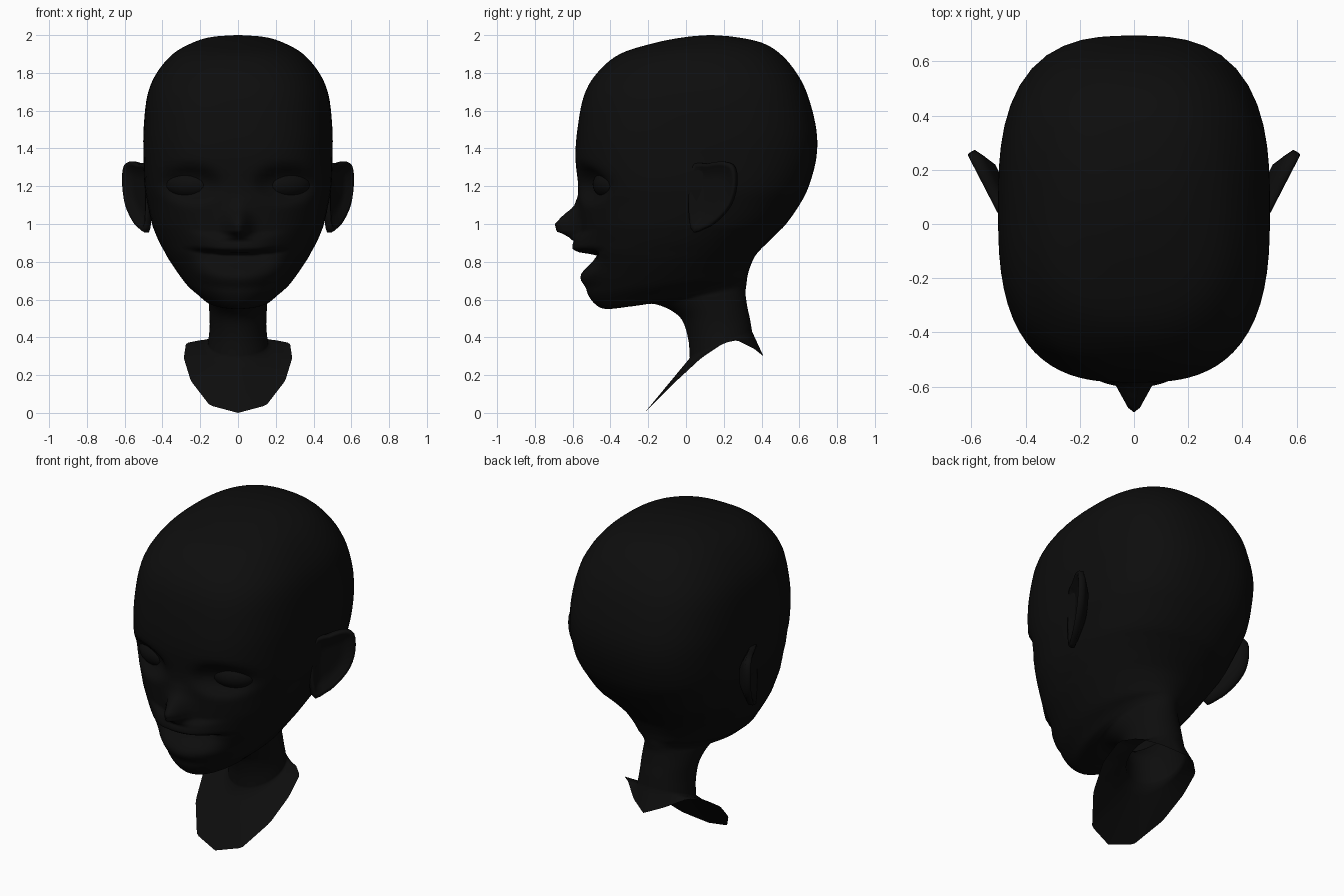
import bpy, bmesh
from math import sin, cos, pi, exp
from mathutils import Vector

cube = bpy.data.objects.get("Cube")
if cube:
    bpy.data.objects.remove(cube, do_unlink=True)

skin = bpy.data.materials.new("near_black")
skin.use_nodes = True
skin.diffuse_color = (0.004, 0.004, 0.004, 1)
skin.node_tree.nodes["Principled BSDF"].inputs["Base Color"].default_value = skin.diffuse_color


def table(x, keys):
    """Piecewise linear lookup in (x, value...) rows sorted upward."""
    if x <= keys[0][0]:
        return keys[0][1:]
    for a, b in zip(keys, keys[1:]):
        if x <= b[0]:
            t = (x - a[0]) / (b[0] - a[0])
            return [p + (q - p) * t for p, q in zip(a[1:], b[1:])]
    return keys[-1][1:]


def smooth_rows(keys, steps, closed=False):
    """Catmull-Rom sampling of a list of equal-length rows."""
    n, out = len(keys), []

    def pick(i):
        return keys[i % n] if closed else keys[max(0, min(n - 1, i))]

    for i in range(n if closed else n - 1):
        corners = list(zip(*(pick(i + k) for k in (-1, 0, 1, 2))))
        for j in range(steps):
            t = j / steps
            out.append([0.5 * (2 * q + (r - p) * t + (2 * p - 5 * q + 4 * r - s) * t * t
                               + (3 * q - p - 3 * r + s) * t ** 3) for p, q, r, s in corners])
    if not closed:
        out.append(keys[-1])
    return out


def finish(name, bm):
    bmesh.ops.recalc_face_normals(bm, faces=bm.faces)
    for f in bm.faces:
        f.smooth = True
    mesh = bpy.data.meshes.new(name)
    bm.to_mesh(mesh)
    bm.free()
    mesh.materials.append(skin)
    obj = bpy.data.objects.new(name, mesh)
    bpy.context.collection.objects.link(obj)
    return obj


def loft(name, rings, cap_end=True):
    bm = bmesh.new()
    rows = [[bm.verts.new(p) for p in ring] for ring in rings]
    for a, b in zip(rows, rows[1:]):
        for i in range(len(a)):
            j = (i + 1) % len(a)
            bm.faces.new((a[i], a[j], b[j], b[i]))
    bm.faces.new(rows[0])
    if cap_end:
        bm.faces.new(rows[-1])
    return finish(name, bm)


# Skull, jaw and neck sections: front z, front y, back z, back y, half width, squareness
sections = [
    (2.0, .12, 2.0, .14, .01, 2), (1.99, .0, 1.99, .26, .14, 2.1),
    (1.96, -.16, 1.96, .4, .24, 2.3), (1.9, -.35, 1.9, .5, .345, 2.5),
    (1.8, -.47, 1.8, .585, .43, 2.6), (1.68, -.54, 1.68, .645, .48, 2.7),
    (1.5, -.575, 1.5, .69, .5, 2.8), (1.35, -.585, 1.35, .69, .5, 2.8),
    (1.2, -.57, 1.2, .65, .495, 2.7), (1.1, -.565, 1.1, .6, .478, 2.5),
    (1.0, -.56, 1.0, .53, .455, 2.4), (.95, -.56, .95, .48, .437, 2.3),
    (.9, -.56, .9, .43, .415, 2.2), (.85, -.555, .86, .39, .39, 2.2),
    (.8, -.55, .82, .36, .365, 2.1), (.7, -.535, .76, .335, .31, 2),
    (.63, -.52, .72, .325, .265, 2), (.575, -.48, .7, .322, .215, 2),
    (.55, -.42, .68, .32, .185, 2), (.565, -.28, .66, .317, .165, 2),
    (.575, -.16, .63, .315, .158, 2), (.51, -.035, .56, .325, .152, 2),
    (.4, .01, .5, .338, .15, 2), (.29, .02, .43, .35, .16, 2)]

# Bulge of the nose and the lips down the middle of the face: z, amount
nose = [(.91, 0), (.93, .04), (.96, .125), (1.0, .135), (1.05, .085), (1.09, .03), (1.15, .005), (1.22, 0)]
lips = [(.66, 0), (.7, .02), (.73, .022), (.77, -.02), (.8, -.055), (.835, -.085),
        (.85, .01), (.865, .045), (.89, .042), (.92, .03), (.95, 0)]

# Hem of the collar: angle from the front, then x, y, z
hem = [(0, 0, -.22, .0), (.39, .15, -.18, .04), (.83, .25, -.05, .17), (1.23, .287, .08, .29),
       (1.64, .275, .2, .37), (2.1, .2, .27, .385), (2.6, .1, .36, .34), (pi, 0, .41, .3)]

COLUMNS = 72
angles = []
for i in range(COLUMNS):
    u = 2 * pi * i / COLUMNS
    angles.append(u - .45 * sin(u))      # closer columns across the face


def sculpt(x, y, z):
    """Press the nose, mouth and eye sockets into the face."""
    if y < -.1:
        y -= table(z, nose)[0] * exp(-(x / .06) ** 2)
        y -= table(z - .4 * x * x, lips)[0] * exp(-(x / .21) ** 4)
        d = ((abs(x) - .25) / .14) ** 2 + ((z - 1.21) / .085) ** 2
        y += .07 * exp(-d * d)
    return Vector((x, y, z))


rings = []
for zf, yf, zb, yb, w, n in smooth_rows(sections, 5):
    ring = []
    for t in angles:
        s, c = sin(t), cos(t)
        r = (abs(s) ** n + abs(c) ** n) ** (-1 / n)
        k = (1 - r * c) / 2
        ring.append(sculpt(w * r * s, yf + (yb - yf) * k, zf + (zb - zf) * k))
    rings.append(ring)

# Collar spreads from the neck to its hem and stays open below
neck_end = rings[-1]
for step in range(1, 6):
    ring = []
    for t, p in zip(angles, neck_end):
        x, y, z = table(min(t, 2 * pi - t), hem)
        edge = Vector((x if t <= pi else -x, y, z))
        ring.append(p.lerp(edge, step / 5))
    rings.append(ring)
loft("head_and_neck", rings, cap_end=False)

# Ears: outline as distance from the root and height, swept through a dished rim
outline = smooth_rows([(0, 1.29), (.1, 1.32), (.2, 1.33), (.26, 1.3), (.268, 1.2),
                       (.235, 1.1), (.16, 1.02), (.08, .975), (0, .98)], 3, closed=True)
middle = Vector((.12, 1.17))
rim = [(.4, -.025), (.7, -.022), (.86, .0), (.97, .004), (1, -.006), (1, -.028), (.8, -.045), (.45, -.07)]
along, out = Vector((.46, .89, 0)), Vector((.89, -.46, 0))

for side, label in ((1, "left"), (-1, "right")):
    ear = []
    for scale, lift in rim:
        ring = []
        for q in outline:
            s, z = middle + (Vector(q) - middle) * scale
            p = Vector((.488, .02, z)) + along * s + out * lift
            p.x *= side
            ring.append(p)
        ear.append(ring)
    loft(label + "_ear", ear)

    # Eyeball resting in its socket
    bm = bmesh.new()
    bmesh.ops.create_uvsphere(bm, u_segments=24, v_segments=14, radius=1)
    eye = finish(label + "_eye", bm)
    eye.scale = (.14, .095, .08)
    eye.location = (side * .25, -.395, 1.21)
    eye.rotation_euler.z = side * .3
